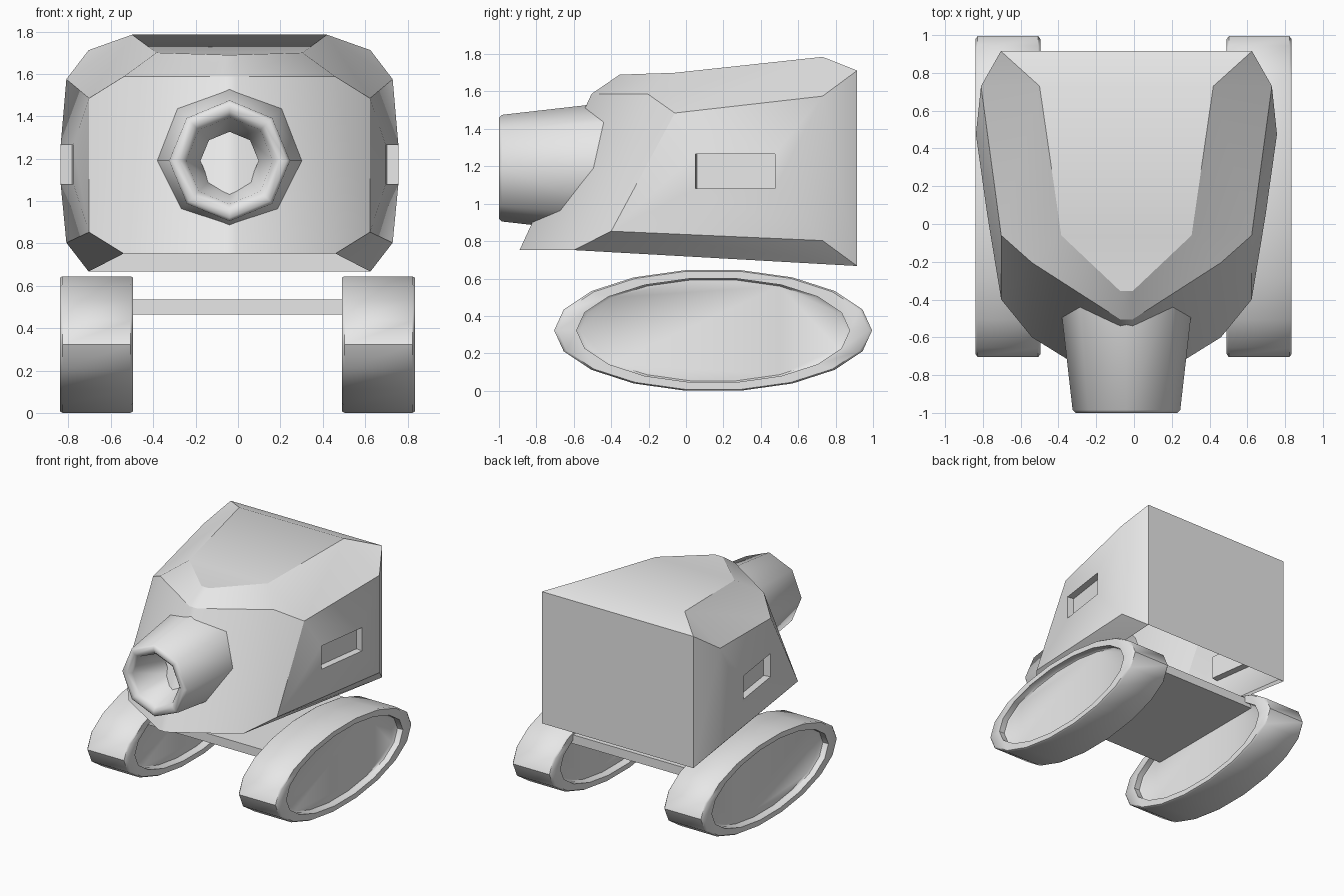
import bpy, bmesh, math
from mathutils import Vector

cube = bpy.data.objects.get("Cube")
if cube:
    bpy.data.objects.remove(cube, do_unlink=True)

# Single plain grey material
grey = bpy.data.materials.new("plain grey")
grey.use_nodes = True
grey.diffuse_color = (0.8, 0.8, 0.8, 1)
grey.node_tree.nodes["Principled BSDF"].inputs["Base Color"].default_value = (0.8, 0.8, 0.8, 1)


def finish(name, bm, angle):
    """Turn a bmesh into a coloured object, smooth below the given angle."""
    bmesh.ops.recalc_face_normals(bm, faces=bm.faces[:])
    mesh = bpy.data.meshes.new(name)
    bm.to_mesh(mesh)
    bm.free()
    mesh.materials.append(grey)
    obj = bpy.data.objects.new(name, mesh)
    bpy.context.collection.objects.link(obj)
    bpy.ops.object.select_all(action='DESELECT')
    obj.select_set(True)
    bpy.context.view_layer.objects.active = obj
    bpy.ops.object.shade_smooth_by_angle(angle=math.radians(angle))
    return obj


def loft(bm, profile, sides, place, cap=False):
    """Join rings of (offset, radius); place() maps offset, cos, sin to a point."""
    rings = []
    for off, r in profile:
        ring = []
        for i in range(sides):
            a = 2 * math.pi * i / sides
            ring.append(bm.verts.new(place(off, r * math.cos(a), r * math.sin(a))))
        rings.append(ring)
    for r0, r1 in zip(rings, rings[1:]):
        for i in range(sides):
            j = (i + 1) % sides
            bm.faces.new((r0[i], r0[j], r1[j], r1[i]))
    if cap:
        bm.faces.new(rings[0])
        bm.faces.new(rings[-1])


# Body shell, open underneath: half-width, y, z of the named corners
MID = -0.04
corners = {
    "roof_back": (0.46, 0.73, 1.785), "roof_side": (0.345, -0.06, 1.70),
    "roof_tip": (0.033, -0.355, 1.69),
    "nose_top": (0.033, -0.505, 1.587), "cheek_top": (0.50, -0.205, 1.587),
    "side_top": (0.663, -0.06, 1.485), "hip_top": (0.77, 0.73, 1.575),
    "tail_top": (0.665, 0.915, 1.712),
    "nose_low": (0.033, -0.89, 0.752), "cheek_low": (0.50, -0.60, 0.752),
    "side_low": (0.663, -0.40, 0.853), "hip_low": (0.77, 0.73, 0.803),
    "tail_low": (0.665, 0.915, 0.667),
    "slot_a": (0.737, 0.05, 1.265), "slot_b": (0.797, 0.475, 1.265),
    "slot_c": (0.797, 0.475, 1.08), "slot_d": (0.737, 0.05, 1.08),
}
# Slot floor, pushed in along the panel's normal
inward = Vector((-0.99, 0.14, 0)) * 0.055
for k in "abcd":
    corners["floor_" + k] = tuple(Vector(corners["slot_" + k]) + inward)

side_faces = [
    "roof_back roof_side side_top hip_top", "roof_side cheek_top side_top",
    "roof_side roof_tip nose_top cheek_top", "roof_back hip_top tail_top",
    "nose_top nose_low cheek_low cheek_top", "cheek_top cheek_low side_low side_top",
    "hip_top hip_low tail_low tail_top", "cheek_low tail_low side_low",
    "side_low tail_low hip_low",
    "side_top slot_a slot_b hip_top", "hip_top slot_b slot_c hip_low",
    "hip_low slot_c slot_d side_low", "side_low slot_d slot_a side_top",
    "floor_a floor_b floor_c floor_d",
]
side_faces += ["slot_%s slot_%s floor_%s floor_%s" % (p, q, q, p)
               for p, q in ("ab", "bc", "cd", "da")]
bridges = [("roof_back", "roof_side"), ("roof_side", "roof_tip"), ("roof_tip", "nose_top"),
           ("nose_top", "nose_low"), ("roof_back", "tail_top"), ("tail_top", "tail_low")]

bm = bmesh.new()
half = {s: {n: bm.verts.new((MID + s * x, y, z)) for n, (x, y, z) in corners.items()}
        for s in (1, -1)}
for s in (1, -1):
    for names in side_faces:
        bm.faces.new([half[s][n] for n in names.split()])
for p, q in bridges:
    bm.faces.new((half[1][p], half[1][q], half[-1][q], half[-1][p]))
finish("body_shell", bm, 30)

# Eight-sided nozzle with a rounded lip and a narrowing bore
bm = bmesh.new()
loft(bm, [(-0.33, 0.36), (-0.985, 0.285), (-1.0, 0.27), (-1.0, 0.235),
          (-0.97, 0.205), (-0.66, 0.137)], 8,
     lambda off, c, s: (MID + c, off, 1.19 + s))
finish("nozzle", bm, 50)

# Oval tracks with a recessed disc on both faces
rim = [(0.115, 0.71), (0.125, 0.73), (0.1725, 0.73), (0.1725, 0.833), (0.160, 0.85)]
profile = rim + [(-off, r) for off, r in reversed(rim)]
for name, x in (("left_track", 0.6625), ("right_track", -0.6675)):
    bm = bmesh.new()
    loft(bm, profile, 18,
         lambda off, c, s: (x + off, 0.145 + c, 0.3225 + s * 0.385), cap=True)
    finish(name, bm, 42)

# Flat plate joining the tracks
bm = bmesh.new()
bmesh.ops.create_cube(bm, size=1)
for v in bm.verts:
    v.co = (v.co.x * 1.11, 0.18 + v.co.y * 1.07, 0.5 + v.co.z * 0.07)
finish("axle_plate", bm, 30)
